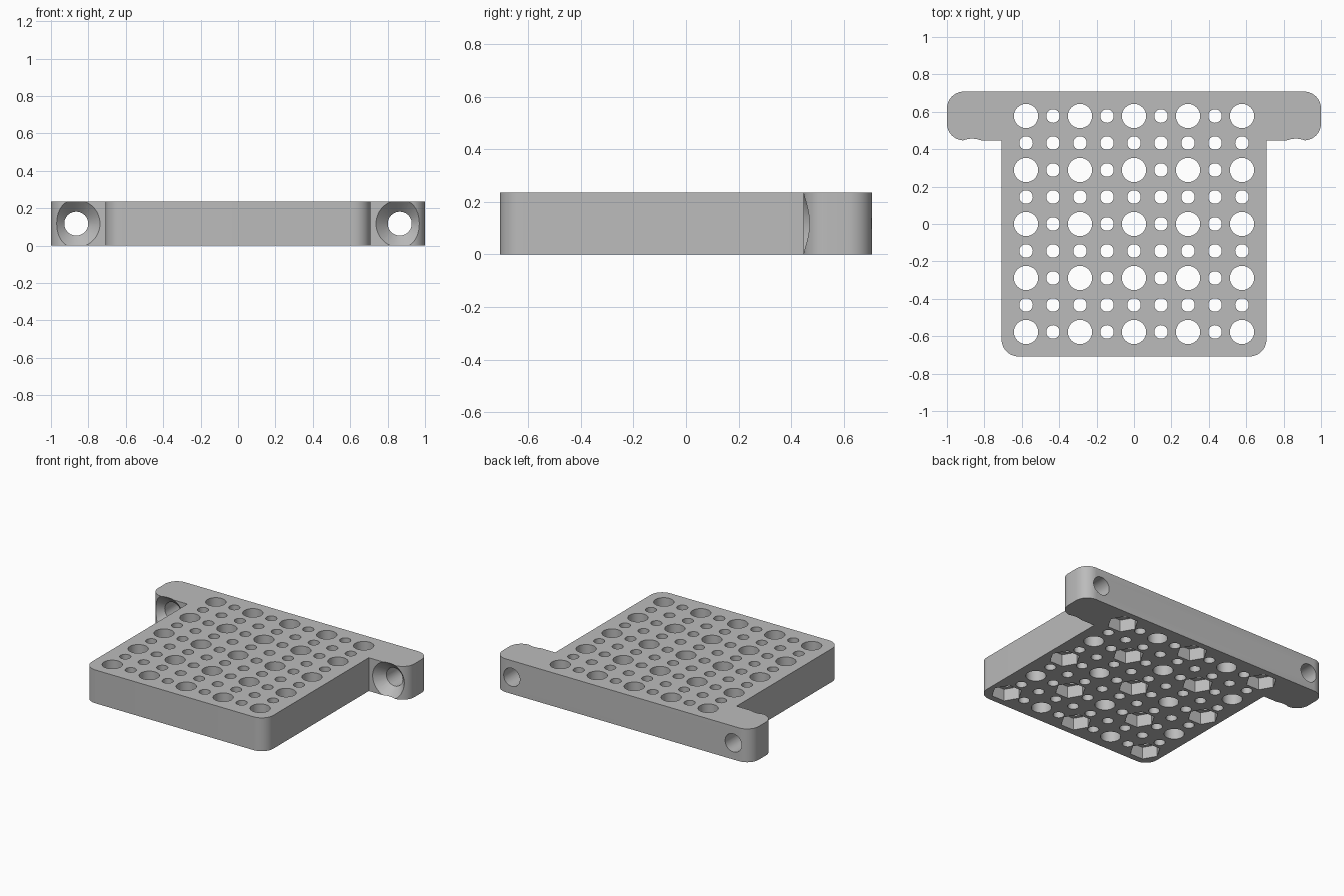
import bpy, bmesh, math
from mathutils import Matrix, Vector

if "Cube" in bpy.data.objects:
    bpy.data.objects.remove(bpy.data.objects["Cube"])

HEIGHT = 0.235
HALF = 0.708        # half width of the square plate
BAR_FRONT = 0.447   # front face of the mounting bar
CORNER = 0.09
PITCH = 0.1443      # spacing of the hole grid
BOLT_X = 0.865

grey = bpy.data.materials.new("grey plastic")
grey.use_nodes = True
colour = (0.5, 0.5, 0.5, 1)
grey.diffuse_color = colour
grey.node_tree.nodes["Principled BSDF"].inputs["Base Color"].default_value = colour


def make_object(name, bm):
    bmesh.ops.recalc_face_normals(bm, faces=bm.faces)
    mesh = bpy.data.meshes.new(name)
    bm.to_mesh(mesh)
    bm.free()
    mesh.materials.append(grey)
    obj = bpy.data.objects.new(name, mesh)
    bpy.context.collection.objects.link(obj)
    return obj


def arc(x, y, start, steps=10):
    """Quarter-circle corner, counterclockwise from the start angle."""
    angles = [math.radians(start + 90 * i / steps) for i in range(steps + 1)]
    return [(x + CORNER * math.cos(a), y + CORNER * math.sin(a)) for a in angles]


def add_cylinder(bm, centre, r1, r2, depth, sides, rotation=Matrix()):
    bmesh.ops.create_cone(bm, cap_ends=True, segments=sides, radius1=r1, radius2=r2,
                          depth=depth, matrix=Matrix.Translation(Vector(centre)) @ rotation)


def cut(target, name, bm):
    cutter = make_object(name, bm)
    cutter.hide_render = True
    mod = target.modifiers.new(name, 'BOOLEAN')
    mod.operation = 'DIFFERENCE'
    mod.solver = 'EXACT'
    mod.object = cutter
    bpy.context.view_layer.objects.active = target
    bpy.ops.object.modifier_apply(modifier=mod.name)
    bpy.data.objects.remove(cutter)


# T-shaped plate: right half of the outline, then its mirror
half = (arc(HALF - CORNER, -HALF + CORNER, -90) + [(HALF, BAR_FRONT)]
        + arc(1 - CORNER, BAR_FRONT + CORNER, -90)
        + arc(1 - CORNER, HALF - CORNER, 0))
outline = half + [(-x, y) for x, y in reversed(half)]
bm = bmesh.new()
base = bm.faces.new([bm.verts.new((x, y, 0)) for x, y in outline])
top = bmesh.ops.extrude_face_region(bm, geom=[base])["geom"]
bmesh.ops.translate(bm, vec=(0, 0, HEIGHT),
                    verts=[v for v in top if isinstance(v, bmesh.types.BMVert)])
plate = make_object("mounting_plate", bm)

# Alternating large and small through holes, with hexagonal nut pockets below
holes, pockets = bmesh.new(), bmesh.new()
for i in range(-4, 5):
    for j in range(-4, 5):
        large = i % 2 == 0 and j % 2 == 0
        radius = 0.065 if large else 0.036
        add_cylinder(holes, (i * PITCH, j * PITCH, HEIGHT / 2), radius, radius, 0.4, 32)
        if large and (i + j) % 4 == 0:
            add_cylinder(pockets, (i * PITCH, j * PITCH, 0), 0.1, 0.1, 0.17, 6,
                         Matrix.Rotation(math.radians(30), 4, 'Z'))
cut(plate, "hole_cutter", holes)
cut(plate, "pocket_cutter", pockets)

# Countersunk bolt holes through the bar ends
bolts, sinks = bmesh.new(), bmesh.new()
to_back = Matrix.Rotation(-math.pi / 2, 4, 'X')
for side in (-1, 1):
    x = side * BOLT_X
    add_cylinder(bolts, (x, 0.6, HEIGHT / 2), 0.064, 0.064, 0.6, 48, to_back)
    add_cylinder(sinks, (x, BAR_FRONT + 0.0225, HEIGHT / 2), 0.147, 0.062, 0.085, 48, to_back)
cut(plate, "bolt_cutter", bolts)
cut(plate, "countersink_cutter", sinks)

# Smooth curved walls, sharp edges
bpy.ops.object.select_all(action='DESELECT')
plate.select_set(True)
bpy.context.view_layer.objects.active = plate
bpy.ops.object.shade_smooth_by_angle(angle=math.radians(30))
